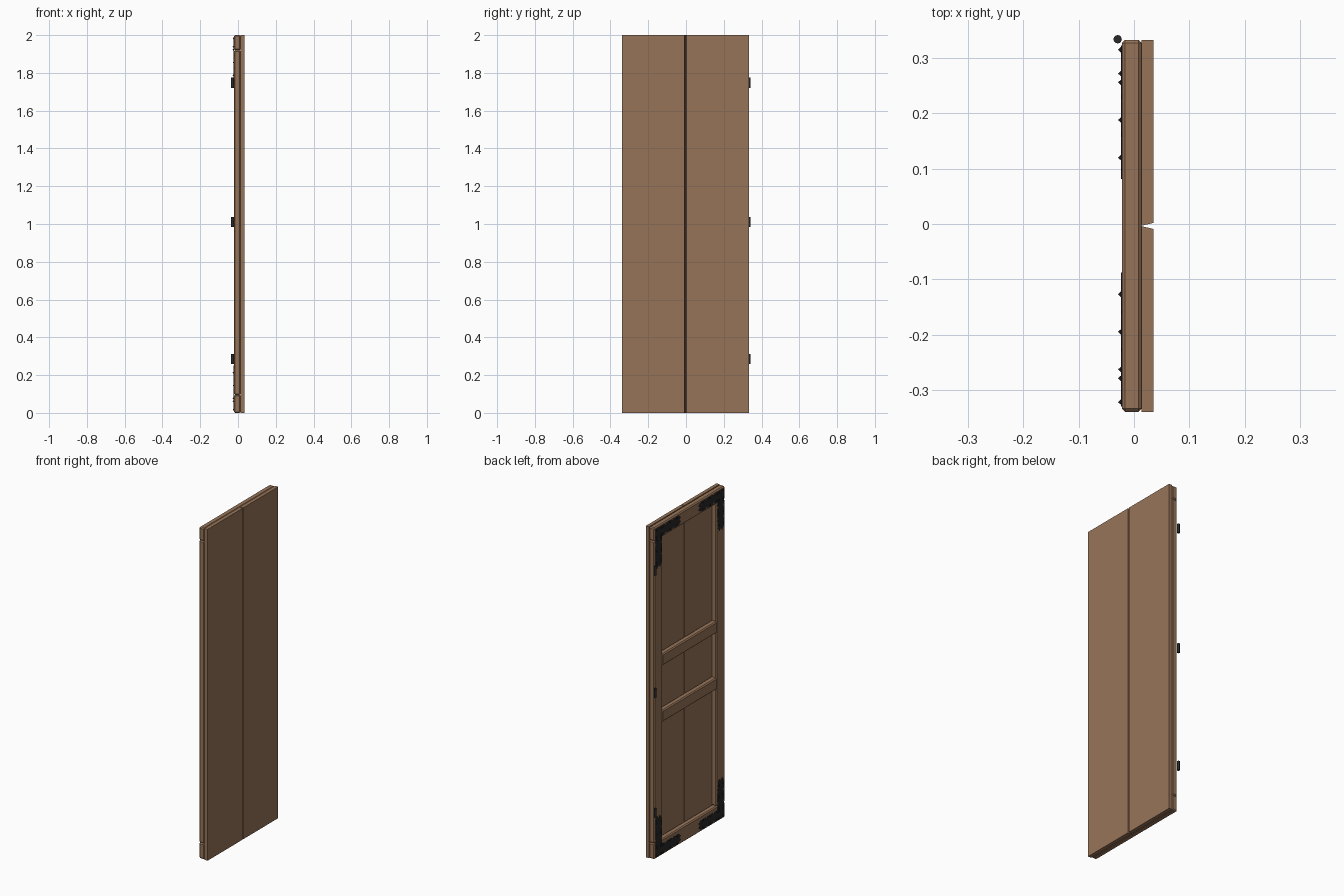
import bpy, bmesh, math

if "Cube" in bpy.data.objects:
    bpy.data.objects.remove(bpy.data.objects["Cube"])

def material(name, rgb):
    m = bpy.data.materials.new(name)
    m.diffuse_color = (*rgb, 1)
    m.use_nodes = True
    m.node_tree.nodes["Principled BSDF"].inputs["Base Color"].default_value = m.diffuse_color
    return m

WOOD = material("brown_wood", (0.31, 0.175, 0.098))
IRON = material("black_iron", (0.021, 0.021, 0.022))

Y0, Y1 = -0.340, 0.333           # door edges
YC = (Y0 + Y1) / 2
XB, XM, XF = -0.022, 0.014, 0.035  # back of frame, joint, face of boards

def finish(bm, name, mat):
    bmesh.ops.recalc_face_normals(bm, faces=bm.faces)
    me = bpy.data.meshes.new(name)
    bm.to_mesh(me)
    bm.free()
    ob = bpy.data.objects.new(name, me)
    me.materials.append(mat)
    bpy.context.collection.objects.link(ob)
    return ob

def prism(bm, pts, vec):
    """Extrude a closed outline of 3D points along vec."""
    f = bm.faces.new([bm.verts.new(p) for p in pts])
    ext = bmesh.ops.extrude_face_region(bm, geom=[f], use_keep_orig=True)
    vs = [g for g in ext["geom"] if isinstance(g, bmesh.types.BMVert)]
    bmesh.ops.translate(bm, verts=vs, vec=vec)

def beam(name, ya, yb, za, zb, bevel=0.006):
    bm = bmesh.new()
    prism(bm, [(XB, ya, za), (XM, ya, za), (XM, yb, za), (XB, yb, za)], (0, 0, zb - za))
    bmesh.ops.bevel(bm, geom=bm.edges[:], offset=bevel, segments=1, affect='EDGES')
    return finish(bm, name, WOOD)

# two face boards with a V groove between them
for name, edge, s in (("board_left", Y0, -1), ("board_right", Y1, 1)):
    bm = bmesh.new()
    prism(bm, [(XM, edge, 0), (XF, edge, 0), (XF, YC + s * 0.0055, 0),
               (XM, YC + s * 0.0004, 0)], (0, 0, 2))
    finish(bm, name, WOOD)

# bevelled frame on the back
beam("top_rail", Y0, Y1, 1.92, 2.0)
beam("bottom_rail", Y0, Y1, 0.0, 0.095)
beam("stile_left", Y0, Y0 + 0.08, 0.095, 1.92)
beam("stile_right", Y1 - 0.08, Y1, 0.095, 1.92)
for name, z in (("lower_cross_rail", 0.80), ("upper_cross_rail", 1.14)):
    beam(name, Y0 + 0.074, Y1 - 0.074, z, z + 0.07)

# corner brackets: notched L plates with pyramid studs
A, B = 0.010, 0.069
ARM = [(0.10, B), (0.108, B - 0.010), (0.116, B), (0.168, B), (0.176, B - 0.010),
       (0.184, B), (0.232, B - 0.002), (0.252, 0.052), (0.238, 0.0395),
       (0.252, 0.027), (0.232, A + 0.002), (0.184, A), (0.176, A + 0.010),
       (0.168, A), (0.116, A), (0.108, A + 0.010), (0.10, A)]
OUTLINE = [(B, B)] + ARM + [(A, A)] + [(v, u) for u, v in reversed(ARM)]
STUDS = {(u, v) for u in (0.018, 0.061) for v in (0.018, 0.061, 0.077, 0.145, 0.213)}
STUDS |= {(v, u) for u, v in STUDS}
for sy, ny in ((1, "right"), (-1, "left")):
    for sz, nz in ((1, "bottom"), (-1, "top")):
        def P(u, v, x):
            return (x, (Y1 - u) if sy > 0 else (Y0 + u), v if sz > 0 else 2 - v)
        bm = bmesh.new()
        prism(bm, [P(u, v, XB + 0.001) for u, v in OUTLINE], (-0.0025, 0, 0))
        for u, v in STUDS:
            r, x = 0.0055, XB - 0.001
            base = [bm.verts.new(P(u + a * r, v + b * r, x))
                    for a, b in ((-1, -1), (1, -1), (1, 1), (-1, 1))]
            tip = bm.verts.new(P(u, v, XB - 0.007))
            bm.faces.new(base)
            for i in range(4):
                bm.faces.new((base[i], base[(i + 1) % 4], tip))
        finish(bm, f"corner_bracket_{nz}_{ny}", IRON)

# hinge barrels
for i, z in enumerate((0.285, 1.01, 1.748)):
    bpy.ops.mesh.primitive_cylinder_add(vertices=16, radius=0.0075, depth=0.054,
                                        location=(-0.0295, 0.334, z))
    ob = bpy.context.object
    ob.name = f"hinge_{i + 1}"
    ob.data.materials.append(IRON)
    bpy.ops.object.shade_smooth_by_angle(angle=math.radians(40))
